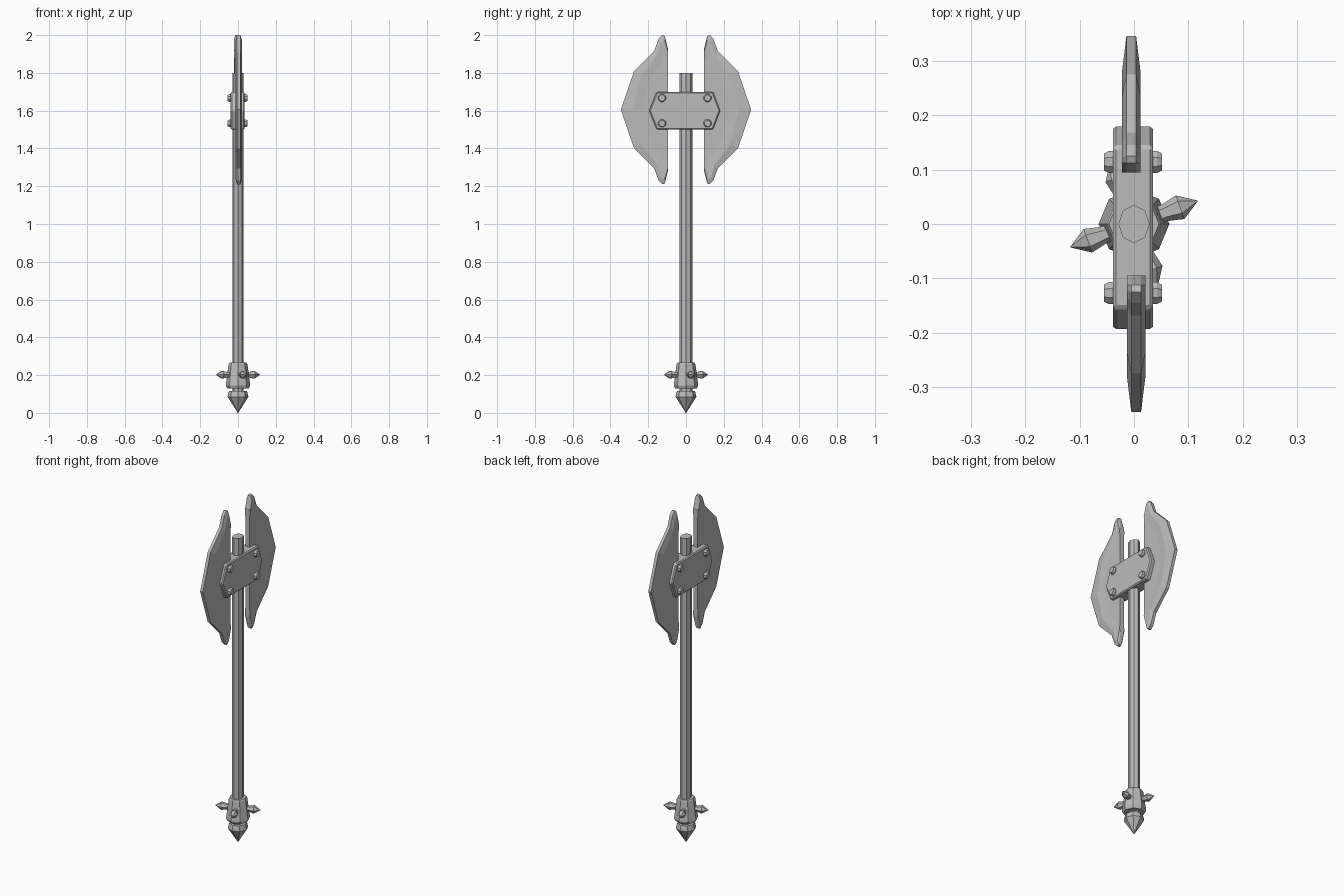
import bpy, bmesh
from math import pi, radians, cos, sin
from mathutils import Vector, Matrix

cube = bpy.data.objects.get("Cube")
if cube:
    bpy.data.objects.remove(cube, do_unlink=True)

steel = bpy.data.materials.new("grey steel")
steel.use_nodes = True
GREY = (0.5, 0.5, 0.5, 1)
steel.diffuse_color = GREY
steel.node_tree.nodes["Principled BSDF"].inputs["Base Color"].default_value = GREY


def make(name, verts, faces, bevel=0):
    mesh = bpy.data.meshes.new(name)
    mesh.from_pydata(verts, [], faces)
    bm = bmesh.new()
    bm.from_mesh(mesh)
    bmesh.ops.recalc_face_normals(bm, faces=bm.faces)
    bm.to_mesh(mesh)
    bm.free()
    mesh.materials.append(steel)
    obj = bpy.data.objects.new(name, mesh)
    bpy.context.collection.objects.link(obj)
    if bevel:
        mod = obj.modifiers.new("Bevel", "BEVEL")
        mod.width = bevel
        mod.segments = 1
    return obj


def turned(name, profile, sides=8, turn=0):
    """Faceted solid of revolution around z from (radius, height) pairs."""
    verts = [(r * cos(turn + 2 * pi * i / sides), r * sin(turn + 2 * pi * i / sides), h)
             for r, h in profile for i in range(sides)]
    faces = [(k * sides + i, k * sides + (i + 1) % sides,
              (k + 1) * sides + (i + 1) % sides, (k + 1) * sides + i)
             for k in range(len(profile) - 1) for i in range(sides)]
    faces += [tuple(range(sides)), tuple(range(len(verts) - sides, len(verts)))]
    return make(name, verts, faces)


def aim(obj, location, direction):
    turn = Vector(direction).to_track_quat("Z", "Y").to_matrix().to_4x4()
    obj.matrix_world = Matrix.Translation(location) @ turn


# Shaft, collar and pommel
shaft = turned("shaft", [(0.035, 0.09), (0.035, 1.8)])
shaft.scale.x = 0.82
turned("collar", [(0.058, 0.13), (0.065, 0.145), (0.05, 0.258), (0.046, 0.266)])
turned("pommel", [(0.048, 0.115), (0.055, 0.085), (0.001, 0)])

# Four spikes around the collar
for i in range(4):
    a = radians(20 + 90 * i)
    spike = turned("collar_spike", [(0.016, 0.03), (0.016, 0.06), (0.023, 0.09), (0.001, 0.124)], 6)
    aim(spike, (0, 0, 0.202), (cos(a), sin(a), 0))

# Hexagonal head block
outline = [(-0.195, 1.6), (-0.155, 1.7), (0.143, 1.7), (0.181, 1.6), (0.143, 1.5), (-0.155, 1.5)]
verts = [(x, y, z) for x in (-0.039, 0.035) for y, z in outline]
faces = [tuple(range(6)), tuple(range(6, 12))]
faces += [(i, (i + 1) % 6, (i + 1) % 6 + 6, i + 6) for i in range(6)]
make("head_block", verts, faces, 0.006)

# Bolts on both sides of the block
for side in (-1, 1):
    for y in (-0.127, 0.114):
        for z in (1.533, 1.667):
            bolt = turned("bolt", [(0.022, 0), (0.022, 0.026), (0.017, 0.035)], 8, pi / 8)
            aim(bolt, (side * 0.018 - 0.002, y, z), (side, 0, 0))

# Blade rings: half thickness, then the upper half outline (distance out, height)
RINGS = [
    (0.009, [(0.095, 0.32), (0.112, 0.39), (0.125, 0.395), (0.145, 0.375),
             (0.168, 0.312), (0.275, 0.205), (0.345, 0)]),
    (0.017, [(0.095, 0.305), (0.112, 0.365), (0.122, 0.368), (0.134, 0.355),
             (0.152, 0.29), (0.235, 0.185), (0.28, 0)]),
    (0.0135, [(0.095, 0.26), (0.104, 0.275), (0.11, 0.275), (0.12, 0.262),
              (0.138, 0.235), (0.198, 0.15), (0.235, 0)]),
]


def blade(name, direction, offset):
    verts, faces = [], []
    for side in (1, -1):
        for half, pts in RINGS:
            loop = pts + [(y, -z) for y, z in reversed(pts[:-1])]
            verts += [(offset + side * half, direction * y, 1.605 + z) for y, z in loop]
    n = len(verts) // 6
    for s in (0, 3):
        for ring in (s, s + 1):
            for i in range(n - 1):
                a = ring * n + i
                faces.append((a, a + 1, a + n + 1, a + n))
        faces.append(tuple(range((s + 2) * n, (s + 3) * n)))
    # cutting rim and flat inner edge
    faces += [(i, i + 1, 3 * n + i + 1, 3 * n + i) for i in range(n - 1)]
    tops = [0, n, 2 * n]
    near = tops + [t + n - 1 for t in reversed(tops)]
    faces.append(tuple(near + [v + 3 * n for v in reversed(near)]))
    return make(name, verts, faces)


blade("back_blade", 1, -0.005)
blade("front_blade", -1, 0.004)
